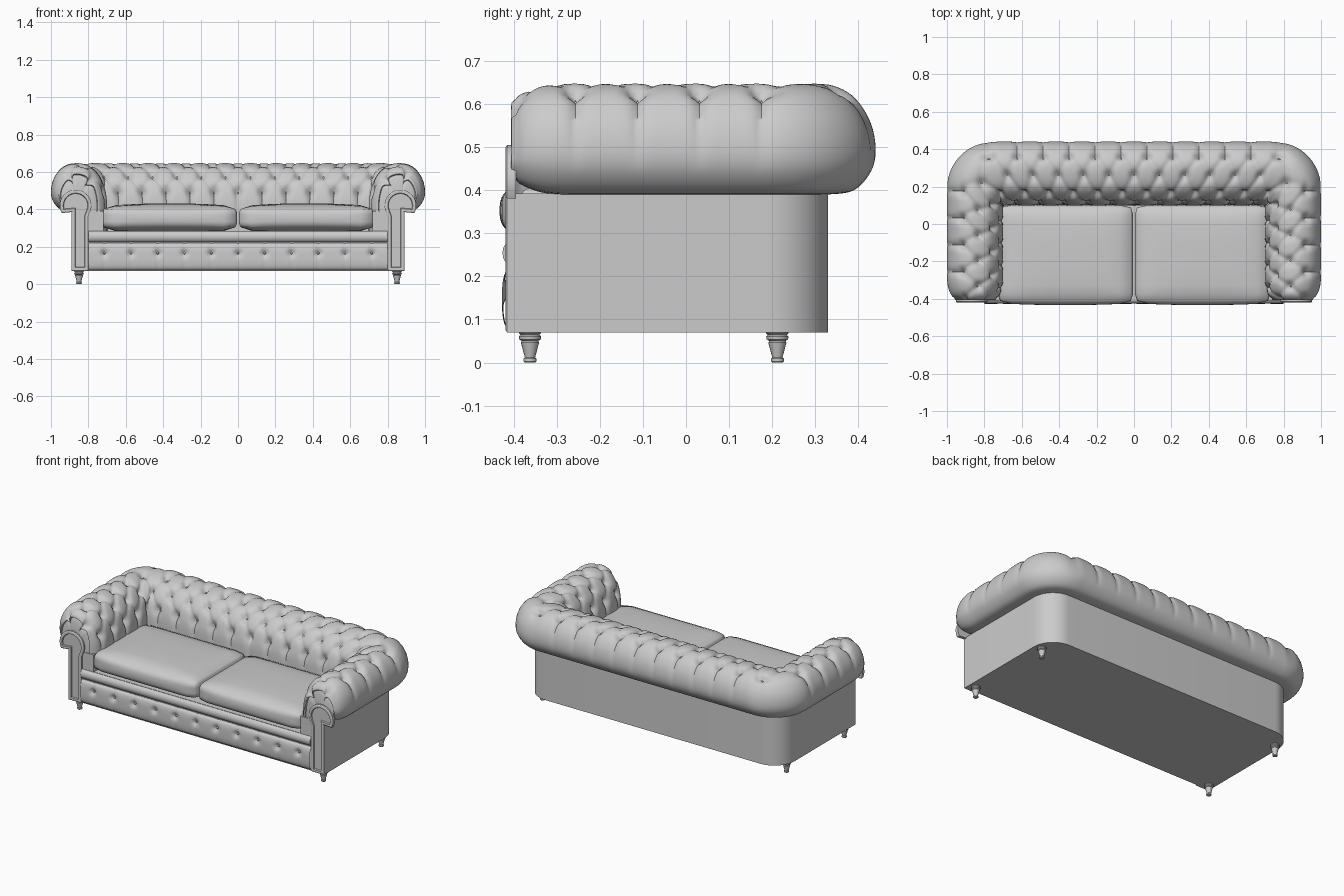
import bpy, bmesh
from math import sin, cos, pi, exp, hypot
from mathutils import Vector

cube = bpy.data.objects.get("Cube")
if cube:
    bpy.data.objects.remove(cube)

leather = bpy.data.materials.new("grey leather")
leather.use_nodes = True
GREY = (0.6, 0.6, 0.6, 1)
leather.diffuse_color = GREY
leather.node_tree.nodes["Principled BSDF"].inputs["Base Color"].default_value = GREY


def finish(bm, name, mirror=False, angle=40):
    """Turn a bmesh into a smooth shaded object, optionally mirrored across x."""
    bmesh.ops.recalc_face_normals(bm, faces=bm.faces)
    me = bpy.data.meshes.new(name)
    bm.to_mesh(me)
    bm.free()
    me.materials.append(leather)
    ob = bpy.data.objects.new(name, me)
    bpy.context.collection.objects.link(ob)
    if mirror:
        ob.modifiers.new("mirror", 'MIRROR').merge_threshold = 0.0005
    bpy.ops.object.select_all(action='DESELECT')
    ob.select_set(True)
    bpy.context.view_layer.objects.active = ob
    bpy.ops.object.shade_smooth_by_angle(angle=angle * pi / 180)
    return ob


def skin(bm, rows, closed=False):
    """Quads between successive rows of vertices."""
    for a, b in zip(rows, rows[1:]):
        n = len(a)
        for i in range(n if closed else n - 1):
            j = (i + 1) % n
            bm.faces.new((a[i], a[j], b[j], b[i]))


def spline(pts, steps):
    """Catmull-Rom curve through 2D points."""
    p = [Vector(q) for q in [pts[0]] + pts + [pts[-1]]]
    out = []
    for k in range(1, len(p) - 2):
        a, b, c, d = p[k - 1:k + 3]
        for i in range(steps):
            t = i / steps
            out.append(0.5 * (2 * b + (c - a) * t + (2 * a - 5 * b + 4 * c - d) * t * t
                              + (3 * b - a - 3 * c + d) * t ** 3))
    return out + [p[-1]]


def plan(u):
    """Outer edge, outward normal and inner edge of the wall; u counts tufts."""
    if u < 4.1:
        t = u / 4.1
        return Vector((.89, -.4 + .59 * t)), Vector((1, 0)), Vector((.70, -.4 + .49 * t))
    if u < 5.1:
        a = (u - 4.1) * pi / 2
        n = Vector((cos(a), sin(a)))
        return Vector((.75, .19)) + .14 * n, n, Vector((.69, .09)) + .01 * n
    t = 1 - (u - 5.1) / 5.4
    return Vector((.75 * t, .33)), Vector((0, 1)), Vector((.69 * t, .10))


# Tufted rolled arms and back: one profile swept around half the plan
profile = spline([(.03, .39), (0, .39), (-.06, .40), (-.10, .445), (-.11, .50), (-.095, .565),
                  (-.055, .62), (.0, .645), (.06, .643), (.115, .618), (.155, .57),
                  (.178, .51), (.19, .43), (.19, .28)], 5)
arc = [0]
for a, b in zip(profile, profile[1:]):
    arc.append(arc[-1] + (b - a).length)
start = next(s for p, s in zip(profile, arc) if p.y > .6 and p.x > -.035)
vs = [(s - start) / .1 for s in arc]


def tuft(u, v):
    """Depth of the diamond creases and button dimples."""
    w = min(max(v, 0), 3)
    fade = max(0, 1 + v / 2.2) if v < 0 else max(0, 1 - (v - 3) / 2)
    a, b = abs(sin(pi * (u - w / 2))), abs(sin(pi * (u + w / 2)))
    depth = .012 * ((1 - a) ** 3 + (1 - b) ** 3) * (fade if v < 0 or v > 3 else 1) * .8
    row = round(w)
    du = u - row / 2 - round(u - row / 2)
    depth += .020 * exp(-((du * .138) ** 2 + ((v - row) * .1) ** 2) / .0006)
    if u < 1:
        depth += .035 * (1 - u) ** 3
    return depth


bm = bmesh.new()
rows, us = [], [i * 10.5 / 126 for i in range(127)]
for u in us:
    out, n, inn = plan(u)
    row = []
    for d, z in profile:
        p = out - n * d if d < 0 else out.lerp(inn, d / .19)
        row.append(bm.verts.new((p.x, p.y, z)))
    rows.append(row)
skin(bm, rows)
bmesh.ops.recalc_face_normals(bm, faces=bm.faces)
bm.normal_update()
centre = Vector((.80, -.1, .5))
sign = 1 if rows[10][35].normal.dot(rows[10][35].co - centre) > 0 else -1
moves = [(vert, vert.normal * sign * tuft(u, v))
         for u, row in zip(us, rows) for vert, v in zip(row, vs)]
for vert, m in moves:
    vert.co -= m
for vert in rows[0]:
    vert.co.y = -.395
for vert in rows[-1]:
    vert.co.x = 0
# Stepped gathered front of the arm
caps = [rows[0]]
for scale, y in ((.95, -.405), (.88, -.406), (.85, -.398), (.72, -.406), (.35, -.406)):
    caps.append([bm.verts.new((.865 + (q.co.x - .865) * scale, y, .43 + (q.co.z - .43) * scale))
                 for q in rows[0]])
skin(bm, caps)
bm.faces.new(caps[-1])
button_spots = []
for u, row in zip(us, rows):
    for k in range(4):
        i = min(range(len(vs)), key=lambda j: abs(vs[j] - k))
        f = u - k / 2
        if abs(f - round(f)) < .01 and u > .3:
            button_spots.append(row[i].co.copy())
finish(bm, "tufted_arms_and_back", mirror=True, angle=55)

# Plain lower frame with rounded back corners
outline = [plan(u)[0] for u in [0] + [4.1 + i / 12 for i in range(13)]]
outline = [(p.x, p.y) for p in outline]
outline[0] = (.89, -.408)
outline += [(-x, y) for x, y in reversed(outline)]
inner = [(-.72, -.408), (-.72, .12), (.72, .12), (.72, -.408)]


def slab(name, pts, z0, z1):
    bm = bmesh.new()
    f = bm.faces.new([bm.verts.new((x, y, z0)) for x, y in pts])
    up = bmesh.ops.extrude_face_region(bm, geom=[f])["geom"]
    bmesh.ops.translate(bm, vec=(0, 0, z1 - z0), verts=[g for g in up if isinstance(g, bmesh.types.BMVert)])
    finish(bm, name, angle=30)


slab("lower_frame", outline, .07, .285)
slab("upper_frame", outline + inner, .285, .392)

# Scroll shaped arm fronts: a narrow post under a round head, with a sunk panel
bm = bmesh.new()
head = [(.868 + .085 * cos(a), .42 + .085 * sin(a))
        for a in [(-28 + i * 12.5) * pi / 180 for i in range(20)]]
shape = [(.89, .07)] + [(.89, .385)] + [p for p in head if p[1] > .38] + [(.80, .36), (.80, .07)]
face = bm.faces.new([bm.verts.new((x, -.395, z)) for x, z in shape])
ext = bmesh.ops.extrude_face_region(bm, geom=[face])["geom"]
bmesh.ops.translate(bm, vec=(0, -.02, 0), verts=[g for g in ext if isinstance(g, bmesh.types.BMVert)])
front = [g for g in ext if isinstance(g, bmesh.types.BMFace)]
bm.normal_update()
for thick, push in ((.006, -.004), (.012, 0), (.003, .008)):
    bmesh.ops.inset_region(bm, faces=front, thickness=thick, use_even_offset=True)
    for vert in front[0].verts:
        vert.co.y += push
finish(bm, "arm_front_scrolls", mirror=True, angle=30)

# Front apron with a row of dimples
dimples = [s * x for x in (.08, .235, .385, .56, .715) for s in (-1, 1)]
dimples = [i * .143 for i in range(-5, 6)]
bm = bmesh.new()
rows = []
for j in range(17):
    t = j / 16
    z = .072 + .15 * t
    row = []
    for i in range(161):
        x = -.8 + i * .01
        y = -.405 - .022 * (1 - abs(2 * t - 1) ** 3) ** .5
        for d in dimples:
            r = hypot(x - d, z - .165)
            y += .018 * exp(-r * r / .0003)
            y += .003 * exp(-((x - d) / .008) ** 2)
        row.append(bm.verts.new((x, y, z)))
    rows.append(row)
skin(bm, rows)
finish(bm, "front_apron", angle=50)
button_spots += [Vector((d, -.409, .165)) for d in dimples if d >= 0]

# Padded rail above the apron
bm = bmesh.new()
rail = [[bm.verts.new((x, -.40 + .026 * cos(a), .254 + .031 * sin(a)))
         for a in [k * pi / 8 for k in range(16)]] for x in (-.8, .8)]
skin(bm, rail, closed=True)
for ring in rail:
    bm.faces.new(ring)
finish(bm, "front_rail", angle=50)

# Upholstery buttons
bm = bmesh.new()
for p in button_spots:
    s = bmesh.ops.create_uvsphere(bm, u_segments=8, v_segments=6, radius=.007)["verts"]
    bmesh.ops.translate(bm, vec=p, verts=s)
finish(bm, "buttons", mirror=True)

# Two crowned seat cushions
bm = bmesh.new()
bmesh.ops.create_cube(bm, size=2)
bmesh.ops.subdivide_edges(bm, edges=bm.edges[:], cuts=15, use_grid_fill=True)
half, r = Vector((.3615, .262, .062)), .042
for vert in bm.verts:
    q = Vector([c ** 3 * .35 + c * .65 if abs(c) < 1 else c for c in vert.co])
    full = Vector([a * b for a, b in zip(q, half)])
    core = Vector([max(-h + r, min(h - r, c)) for c, h in zip(full, half)])
    d = full - core
    crown = (1 - vert.co.x ** 4) * (1 - vert.co.y ** 4)
    p = core + d.normalized() * r if d.length > 1e-6 else core
    p.z += .016 * crown * vert.co.z
    p.y -= .01 * (1 - vert.co.x ** 4) * (vert.co.y < -.99) * (1 - vert.co.z ** 2)
    vert.co = p + Vector((.366, -.161, .353))
finish(bm, "seat_cushions", mirror=True, angle=60)

# Turned feet
bm = bmesh.new()
turned = [(.012, 0), (.015, .003), (.015, .009), (.012, .012), (.021, .046), (.019, .050),
          (.025, .054), (.026, .060), (.022, .064), (.026, .068), (.026, .074)]
for y in (-.362, .212):
    rings = [[bm.verts.new((.85 + rad * cos(k * pi / 8), y + rad * sin(k * pi / 8), z))
              for k in range(16)] for rad, z in turned]
    skin(bm, rings, closed=True)
    bm.faces.new(rings[0])
    bm.faces.new(rings[-1])
finish(bm, "turned_feet", mirror=True)
